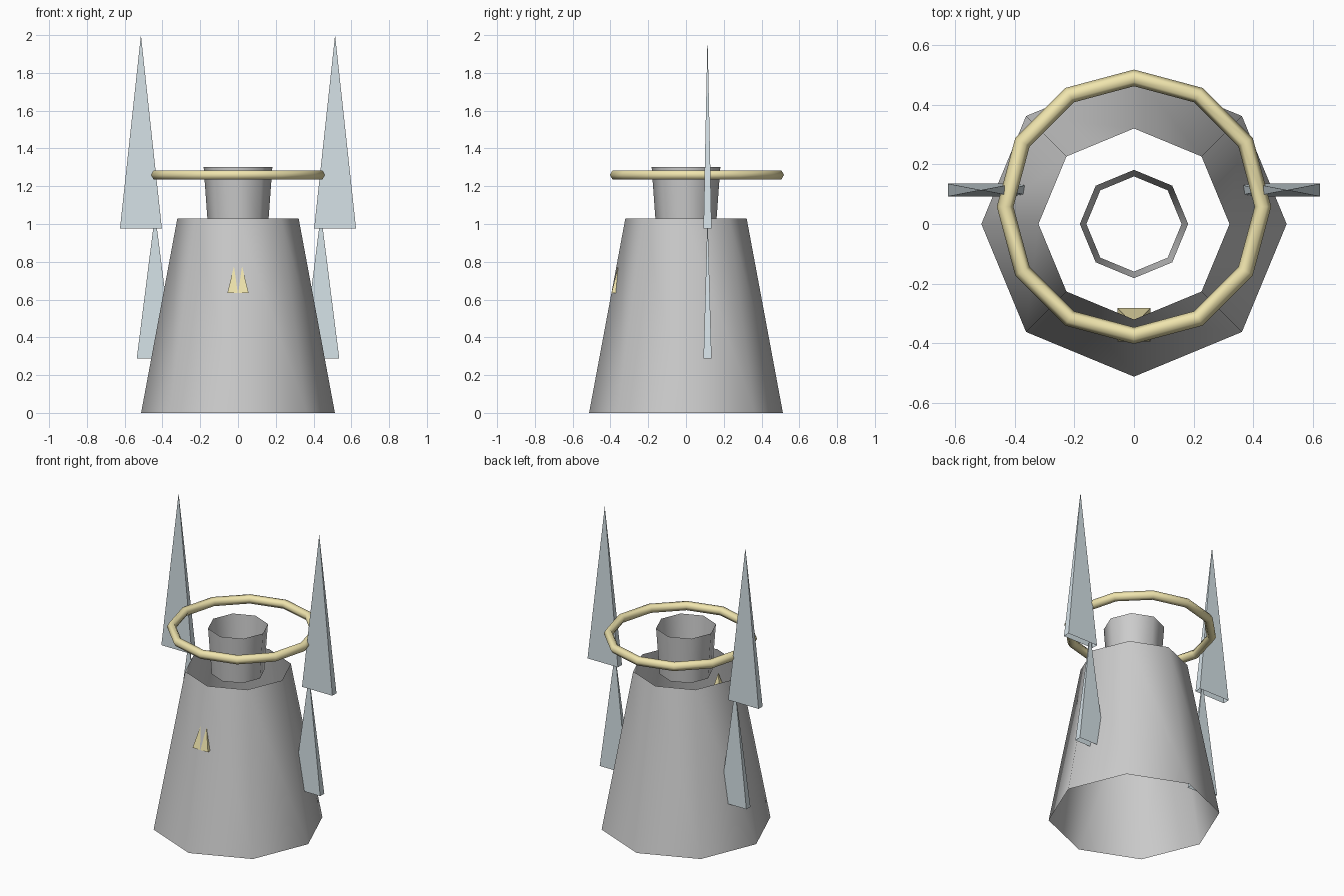
import bpy, bmesh

if "Cube" in bpy.data.objects:
    bpy.data.objects.remove(bpy.data.objects["Cube"])


def material(name, rgb):
    m = bpy.data.materials.new(name)
    m.diffuse_color = (*rgb, 1)
    m.use_nodes = True
    m.node_tree.nodes["Principled BSDF"].inputs["Base Color"].default_value = m.diffuse_color
    return m


gold = material("pale_gold", (0.87, 0.78, 0.42))
ice = material("pale_blue", (0.66, 0.75, 0.79))


def finish(name, bm, mat=None, smooth=False):
    bmesh.ops.recalc_face_normals(bm, faces=bm.faces)
    me = bpy.data.meshes.new(name)
    bm.to_mesh(me)
    bm.free()
    for p in me.polygons:
        p.use_smooth = smooth
    if mat:
        me.materials.append(mat)
    ob = bpy.data.objects.new(name, me)
    bpy.context.collection.objects.link(ob)
    return ob


def open_tube(name, r_bottom, r_top, z0, z1):
    """Eight-sided tapered tube without end caps."""
    bm = bmesh.new()
    bmesh.ops.create_cone(bm, cap_ends=False, segments=8,
                          radius1=r_bottom, radius2=r_top, depth=z1 - z0)
    bmesh.ops.translate(bm, verts=bm.verts, vec=(0, 0, (z0 + z1) / 2))
    return finish(name, bm, smooth=True)


def spike(name, x, y, hx, hy, z0, z1, mat):
    """Four-sided pyramid with an open base."""
    bm = bmesh.new()
    base = [bm.verts.new((x + sx * hx, y + sy * hy, z0))
            for sx, sy in ((-1, -1), (1, -1), (1, 1), (-1, 1))]
    tip = bm.verts.new((x, y, z1))
    for i in range(4):
        bm.faces.new((base[i], base[(i + 1) % 4], tip))
    return finish(name, bm, mat)


# robe and collar
open_tube("robe_body", 0.513, 0.321, 0.0, 1.03)
open_tube("neck_collar", 0.16, 0.182, 1.0, 1.303)

# halo
bpy.ops.mesh.primitive_torus_add(major_segments=12, minor_segments=6,
                                 major_radius=0.433, minor_radius=0.028,
                                 location=(0, 0.058, 1.26))
halo = bpy.context.object
halo.name = "halo_ring"
halo.data.materials.append(gold)
bpy.ops.object.shade_smooth()

# wings, mirrored left and right
for side, s in (("left", -1), ("right", 1)):
    spike("upper_wing_" + side, s * 0.514, 0.114, 0.111, 0.0215, 0.975, 2.0, ice)
    spike("lower_wing_" + side, s * 0.439, 0.114, 0.097, 0.0215, 0.288, 1.055, ice)

# chest badge, half sunk into the robe
spike("chest_badge", 0, -0.338, 0.056, 0.056, 0.635, 0.865, gold)
